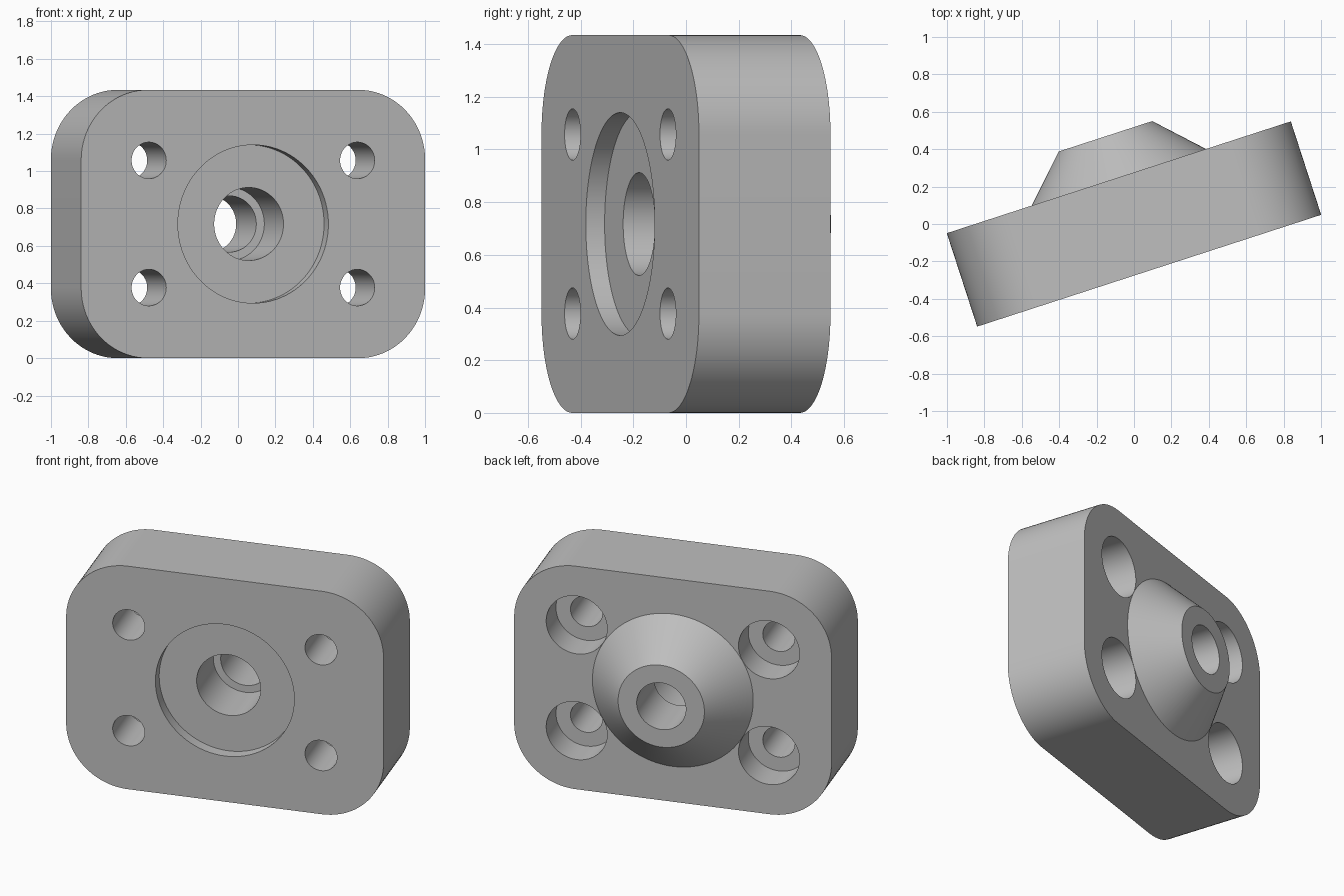
import bpy, bmesh
from math import sin, cos, pi, radians

cube = bpy.data.objects.get("Cube")
if cube:
    bpy.data.objects.remove(cube, do_unlink=True)

# Main dimensions
HALF_W, HALF_H, HALF_T = 0.967, 0.717, 0.2625
CORNER = 0.375
BOLT_X, BOLT_Z = 0.586, 0.34
TURN = radians(18)

grey = bpy.data.materials.new("plain grey")
grey.use_nodes = True
colour = (0.52, 0.52, 0.52, 1)
grey.diffuse_color = colour
grey.node_tree.nodes["Principled BSDF"].inputs["Base Color"].default_value = colour


def add_object(name, bm):
    bmesh.ops.recalc_face_normals(bm, faces=bm.faces)
    mesh = bpy.data.meshes.new(name)
    bm.to_mesh(mesh)
    bm.free()
    mesh.materials.append(grey)
    obj = bpy.data.objects.new(name, mesh)
    bpy.context.collection.objects.link(obj)
    return obj


def turned(name, profile, x=0, z=0, sides=96):
    """Closed solid turned about the y axis from (radius, y) points."""
    bm = bmesh.new()
    rings = [[bm.verts.new((x + r * cos(2 * pi * i / sides), y,
                            z + r * sin(2 * pi * i / sides)))
              for i in range(sides)] for r, y in profile]
    for a, b in zip(rings, rings[1:]):
        for i in range(sides):
            j = (i + 1) % sides
            bm.faces.new((a[i], a[j], b[j], b[i]))
    bm.faces.new(rings[0])
    bm.faces.new(rings[-1])
    return add_object(name, bm)


def rounded_plate(name, steps=20):
    bm = bmesh.new()
    outline = []
    for k, (sx, sz) in enumerate([(1, 1), (-1, 1), (-1, -1), (1, -1)]):
        for i in range(steps + 1):
            a = (k + i / steps) * pi / 2
            outline.append(bm.verts.new((sx * (HALF_W - CORNER) + CORNER * cos(a), -HALF_T,
                                         sz * (HALF_H - CORNER) + CORNER * sin(a))))
    face = bm.faces.new(outline)
    extruded = bmesh.ops.extrude_face_region(bm, geom=[face])["geom"]
    moved = [v for v in extruded if isinstance(v, bmesh.types.BMVert)]
    bmesh.ops.translate(bm, verts=moved, vec=(0, 2 * HALF_T, 0))
    return add_object(name, bm)


def combine(target, tool, operation):
    mod = target.modifiers.new(tool.name, 'BOOLEAN')
    mod.operation = operation
    mod.solver = 'EXACT'
    mod.object = tool
    tool.hide_render = True
    bpy.context.view_layer.update()
    bpy.context.view_layer.objects.active = target
    bpy.ops.object.modifier_apply(modifier=mod.name)
    bpy.data.objects.remove(tool, do_unlink=True)


# Plate with the conical boss on its back
plate = rounded_plate("flange_plate")
boss = turned("boss", [(0.49, 0), (0.49, HALF_T), (0.263, 0.493)])
combine(plate, boss, 'UNION')

# Front recess, wide bore and narrow through hole
bore = turned("bore_cutter", [(0.423, -0.4), (0.423, -0.1875), (0.195, -0.1875),
                              (0.195, 0.145), (0.15, 0.145), (0.15, 0.6)])
combine(plate, bore, 'DIFFERENCE')

# Four bolt holes, counterbored from the back
for sx in (-1, 1):
    for sz in (-1, 1):
        bolt = turned("bolt_cutter", [(0.0975, -0.4), (0.0975, 0.0675),
                                      (0.186, 0.0675), (0.186, 0.4)],
                      sx * BOLT_X, sz * BOLT_Z, 64)
        combine(plate, bolt, 'DIFFERENCE')

# Stand it on the floor, turned about the upright axis
plate.location.z = HALF_H
plate.rotation_euler.z = TURN
bpy.ops.object.select_all(action='DESELECT')
plate.select_set(True)
bpy.context.view_layer.objects.active = plate
bpy.ops.object.shade_smooth_by_angle(angle=radians(30))
